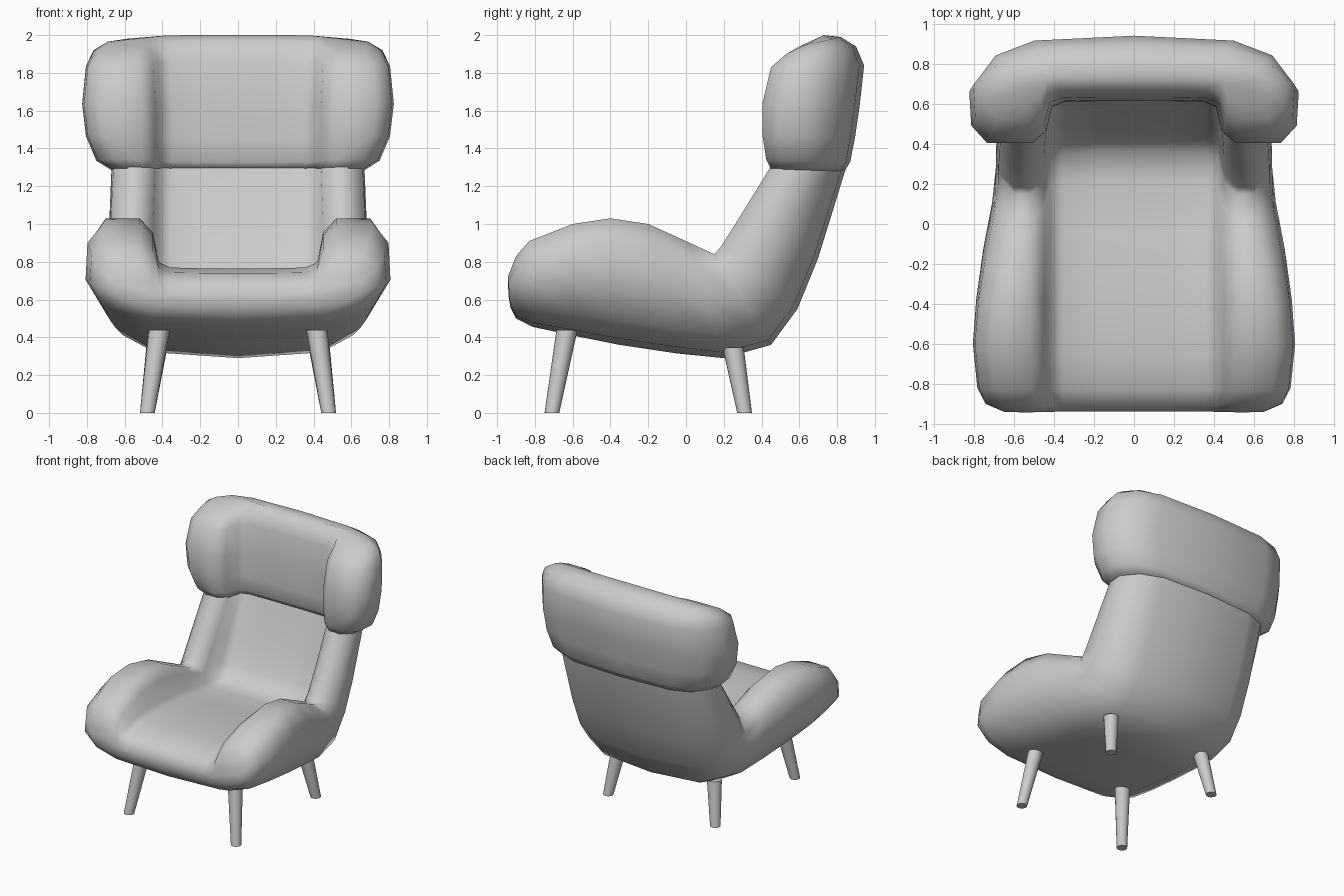
import bpy, bmesh
from mathutils import Vector

if "Cube" in bpy.data.objects:
    bpy.data.objects.remove(bpy.data.objects["Cube"])


def finish(bm, name):
    bmesh.ops.recalc_face_normals(bm, faces=bm.faces)
    me = bpy.data.meshes.new(name)
    bm.to_mesh(me)
    bm.free()
    ob = bpy.data.objects.new(name, me)
    bpy.context.collection.objects.link(ob)
    for p in me.polygons:
        p.use_smooth = True
    return ob


def half_section(outer, inner, lip, wi, wo):
    """Half of a padded U section: inner middle -> lip -> outer middle."""
    O, I, L = (Vector(p) for p in (outer, inner, lip))
    ins = [(0, 0), (.45 * wi, 0), (.85 * wi, .02), (wi, .14), (wi + .03, .72), (wi + .10, 1)]
    outs = [(wo - .09, 0), (wo - .01, .17), (wo, .5), (.86 * wo, .8), (.62 * wo, .95), (0, 1)]
    pts = [(x, I.lerp(L, t)) for x, t in ins] + [(x, L.lerp(O, t)) for x, t in outs]
    return [Vector((x, p.x, p.y)) for x, p in pts]


def u_loft(name, stations):
    """Loft U sections along the chair, close both ends, both sides mirrored."""
    bm = bmesh.new()
    for side in (1, -1):
        rings = [[bm.verts.new((v.x * side, v.y, v.z)) for v in half_section(*s)] for s in stations]
        for a, b in zip(rings, rings[1:]):
            for i in range(11):
                bm.faces.new((a[i], a[i + 1], b[i + 1], b[i]))
        for r in (rings[0], rings[-1]):
            for i in range(5):
                bm.faces.new((r[i], r[i + 1], r[10 - i], r[11 - i]))
    bmesh.ops.remove_doubles(bm, verts=bm.verts, dist=1e-4)
    return finish(bm, name)


# Seat, arms and lower back: one padded shell; (y, z) of outer, inner and lip
u_loft("seat_shell", [
    ((-.93, .56), (-.94, .62), (-.943, .72), .42, .66),
    ((-.90, .50), (-.915, .69), (-.90, .83), .42, .745),
    ((-.81, .455), (-.83, .74), (-.83, .91), .42, .785),
    ((-.60, .41), (-.65, .765), (-.60, 1.0), .42, .807),
    ((-.35, .36), (-.35, .755), (-.40, 1.03), .42, .79),
    ((-.05, .315), (-.05, .725), (-.20, 1.0), .42, .755),
    ((.20, .29), (.22, .69), (.02, .90), .42, .71),
    ((.45, .36), (.36, .71), (.15, .84), .42, .69),
    ((.59, .55), (.43, .80), (.185, .88), .42, .69),
    ((.70, .82), (.50, .97), (.28, 1.03), .42, .685),
    ((.845, 1.29), (.64, 1.29), (.44, 1.29), .41, .67),
    ((.855, 1.36), (.66, 1.36), (.47, 1.36), .43, .66),
])

# Winged headrest
u_loft("headrest", [
    ((.84, 1.28), (.645, 1.29), (.45, 1.29), .41, .67),
    ((.87, 1.33), (.62, 1.33), (.425, 1.34), .41, .75),
    ((.895, 1.46), (.615, 1.45), (.405, 1.47), .41, .805),
    ((.92, 1.63), (.62, 1.62), (.405, 1.64), .41, .825),
    ((.943, 1.84), (.635, 1.86), (.45, 1.83), .42, .805),
    ((.90, 1.94), (.67, 1.96), (.53, 1.90), .43, .765),
    ((.82, 1.99), (.73, 2.0), (.60, 1.94), .44, .69),
])


# Splayed tapered legs
def leg(name, foot, top):
    bm = bmesh.new()
    bmesh.ops.create_cone(bm, cap_ends=True, segments=16, radius1=.039, radius2=.056, depth=1)
    f, t = Vector(foot), Vector(top)
    for v in bm.verts:
        c = f.lerp(t, v.co.z + .5)
        v.co = Vector((c.x + v.co.x, c.y + v.co.y, c.z))
    ob = finish(bm, name)
    bpy.ops.object.select_all(action='DESELECT')
    ob.select_set(True)
    bpy.context.view_layer.objects.active = ob
    bpy.ops.object.shade_smooth_by_angle()


for s, label in ((1, "right"), (-1, "left")):
    leg("front_leg_" + label, (.48 * s, -.71, 0), (.417 * s, -.63, .44))
    leg("rear_leg_" + label, (.48 * s, .31, 0), (.43 * s, .25, .345))
